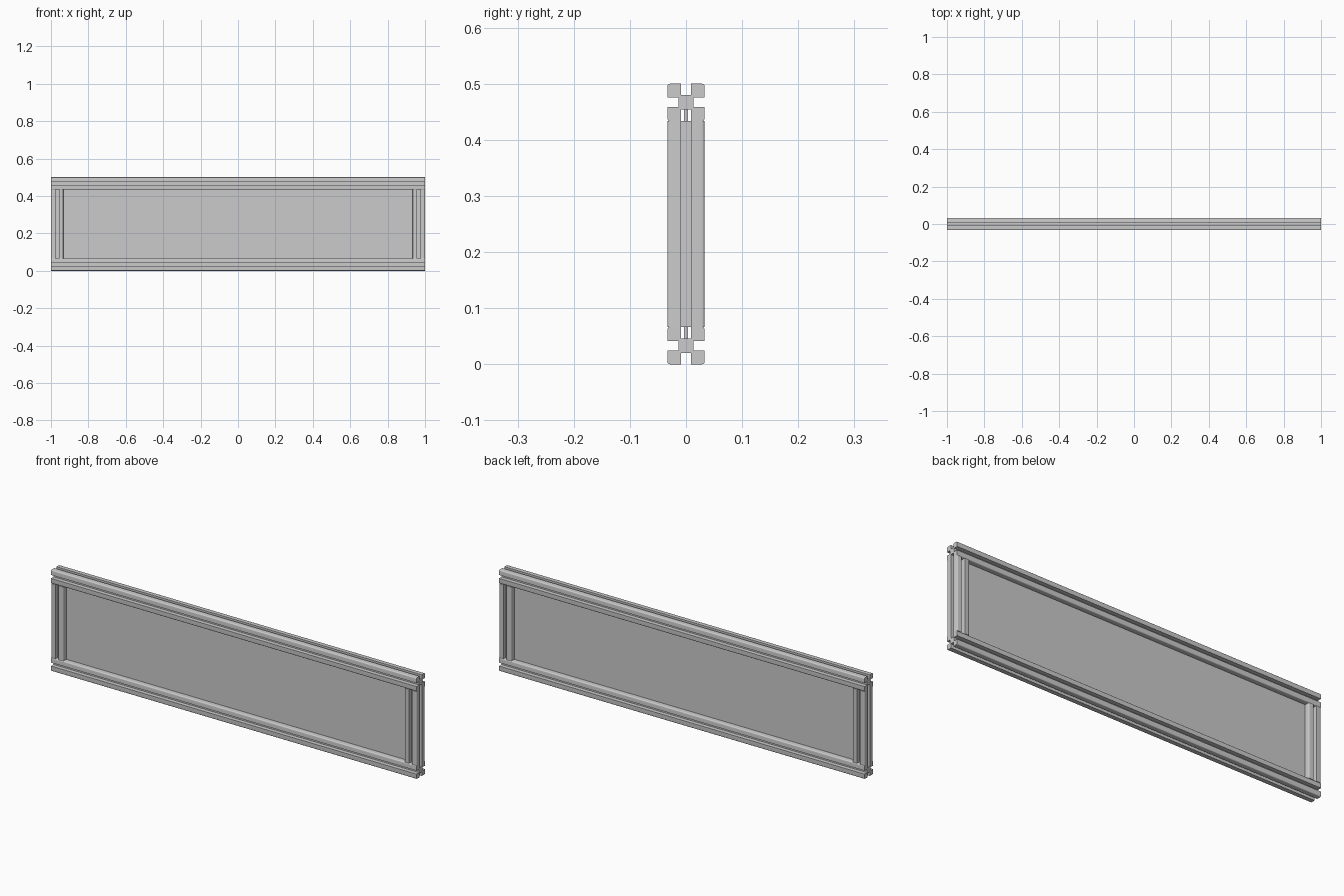
import bpy, bmesh
from math import sin, cos, pi
from mathutils import Vector

if "Cube" in bpy.data.objects:
    bpy.data.objects.remove(bpy.data.objects["Cube"])

H = 0.0333      # half width of the extrusion
SLOT = 0.0085   # half width of each slot
CORE = 0.0130   # half width of the solid core
R = 0.005       # outer corner radius
Z = 0.5


def profile():
    # One quarter (slot floor, lip, rounded corner, lip), turned four times
    quarter = [(CORE, -SLOT), (CORE, SLOT), (H, SLOT)]
    for i in range(6):
        a = i / 5 * pi / 2
        quarter.append((H - R + R * cos(a), H - R + R * sin(a)))
    quarter.append((SLOT, H))
    pts = []
    for k in range(4):
        for u, v in quarter:
            for _ in range(k):
                u, v = -v, u
            pts.append((u, v))
    return pts


def extrusion(name, start, end, u_axis, v_axis):
    bm = bmesh.new()
    s, e, u, v = map(Vector, (start, end, u_axis, v_axis))
    face = bm.faces.new([bm.verts.new(s + u * a + v * b) for a, b in profile()])
    ext = bmesh.ops.extrude_face_region(bm, geom=[face], use_keep_orig=True)
    verts = [g for g in ext["geom"] if isinstance(g, bmesh.types.BMVert)]
    bmesh.ops.translate(bm, verts=verts, vec=e - s)
    bmesh.ops.recalc_face_normals(bm, faces=bm.faces)
    me = bpy.data.meshes.new(name)
    bm.to_mesh(me)
    bm.free()
    ob = bpy.data.objects.new(name, me)
    bpy.context.collection.objects.link(ob)
    bpy.context.view_layer.objects.active = ob
    ob.select_set(True)
    bpy.ops.object.shade_smooth_by_angle(angle=0.52)
    ob.select_set(False)
    return ob


# Full-length rails
for name, z in (("bottom_rail", H), ("top_rail", Z - H)):
    extrusion(name, (-1, 0, z), (1, 0, z), (0, 1, 0), (0, 0, 1))

# Posts between the rails
for name, s in (("left_post", -1), ("right_post", 1)):
    x = s * (1 - H)
    extrusion(name, (x, 0, 2 * H), (x, 0, Z - 2 * H), (1, 0, 0), (0, 1, 0))

# Thin infill panel seated in the inner slots
bpy.ops.mesh.primitive_cube_add(size=1, location=(0, 0, Z / 2))
panel = bpy.context.object
panel.name = "infill_panel"
panel.scale = (2 * (1 - H - CORE), 0.008, Z - 2 * (H + CORE))
bpy.ops.object.transform_apply(location=False, rotation=False, scale=True)
